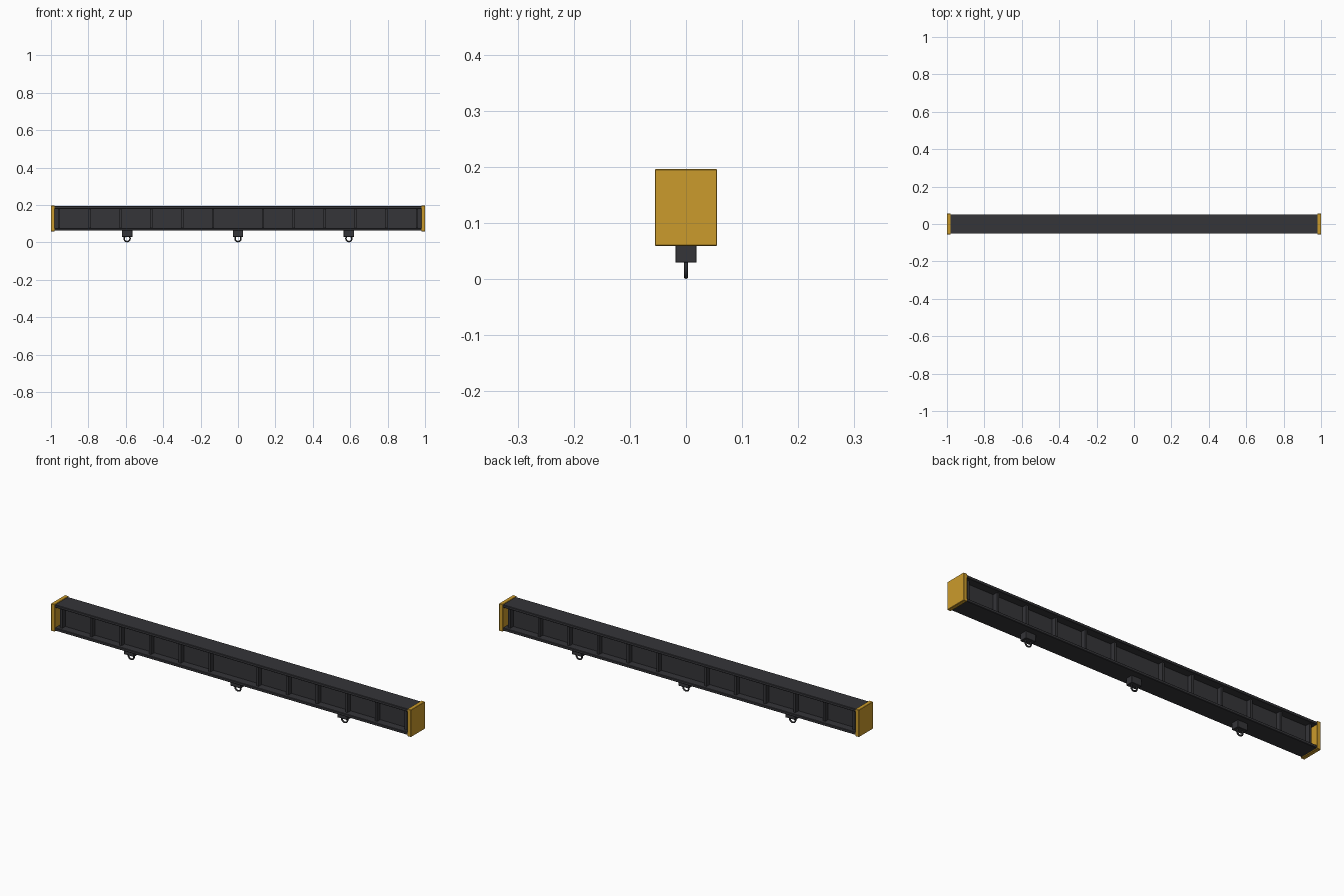
import bpy, math

if "Cube" in bpy.data.objects:
    bpy.data.objects.remove(bpy.data.objects["Cube"])

def material(name, rgb):
    m = bpy.data.materials.new(name)
    m.diffuse_color = (*rgb, 1)
    m.use_nodes = True
    m.node_tree.nodes["Principled BSDF"].inputs["Base Color"].default_value = m.diffuse_color
    return m

STEEL = material("dark_steel", (0.035, 0.035, 0.04))
RING = material("ring_steel", (0.05, 0.05, 0.055))
YELLOW = material("yellow_paint", (0.6, 0.33, 0.025))

def box(name, x, y, z, mat, bevel=0):
    """Box from (min, max) ranges along each axis."""
    r = (x, y, z)
    bpy.ops.mesh.primitive_cube_add(size=1, location=[(a + b) / 2 for a, b in r])
    o = bpy.context.object
    o.name = name
    o.scale = [b - a for a, b in r]
    bpy.ops.object.transform_apply(location=False, rotation=False, scale=True)
    o.data.materials.append(mat)
    if bevel:
        m = o.modifiers.new("bevel", 'BEVEL')
        m.width = bevel
        m.segments = 1
    return o

# I-beam: two flanges and a web
L = 0.985
box("top_flange", (-L, L), (-0.052, 0.052), (0.179, 0.193), STEEL, 0.002)
box("bottom_flange", (-L, L), (-0.052, 0.052), (0.063, 0.077), STEEL, 0.002)
box("web", (-L, L), (-0.012, 0.012), (0.076, 0.18), STEEL)

# Stiffener ribs on both faces of the web
for i in range(6):
    for sx in (-1, 1):
        x = sx * (0.134 + 0.1646 * i)
        for side, y in (("front", (-0.036, -0.011)), ("back", (0.011, 0.036))):
            box(f"rib_{side}", (x - 0.006, x + 0.006), y, (0.076, 0.18), STEEL)

# Yellow end caps
for sx in (-1, 1):
    box("end_cap", sorted((sx * 0.98, sx)), (-0.0555, 0.0555), (0.059, 0.196), YELLOW, 0.0015)

# Hanging lugs with rings
for x in (-0.593, 0, 0.593):
    box("lug_block", (x - 0.028, x + 0.028), (-0.019, 0.019), (0.029, 0.065), STEEL, 0.001)
    bpy.ops.mesh.primitive_torus_add(location=(x, 0, 0.02), rotation=(math.pi / 2, 0, 0),
                                     major_radius=0.016, minor_radius=0.004,
                                     major_segments=24, minor_segments=10)
    ring = bpy.context.object
    ring.name = "lug_ring"
    ring.data.materials.append(RING)
    bpy.ops.object.shade_smooth_by_angle()
